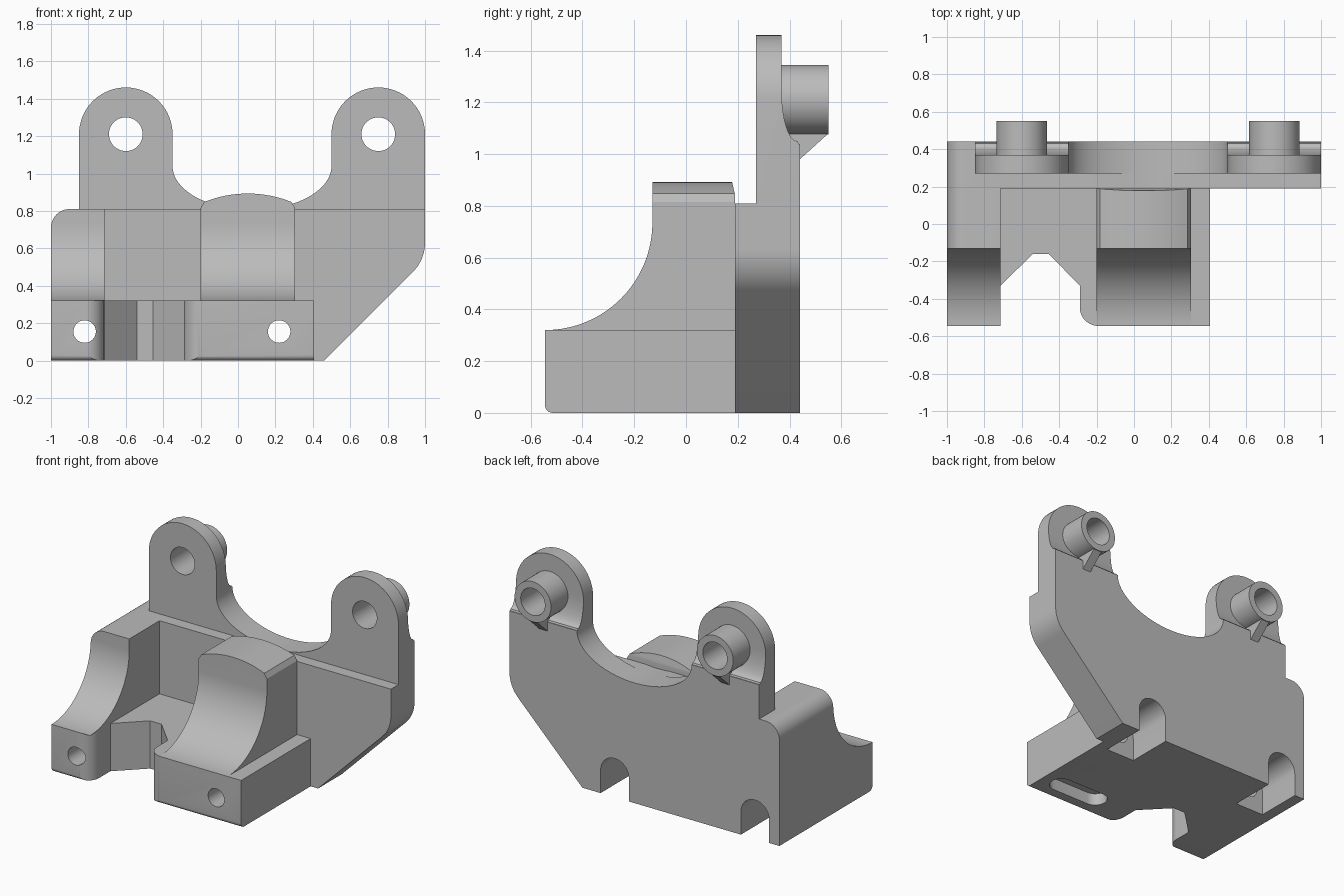
import bpy, bmesh
from math import sin, cos, radians
from mathutils import Vector

cube = bpy.data.objects.get("Cube")
if cube:
    bpy.data.objects.remove(cube, do_unlink=True)

grey = bpy.data.materials.new("matte_grey")
grey.use_nodes = True
colour = (0.5, 0.5, 0.5, 1)
grey.diffuse_color = colour
grey.node_tree.nodes["Principled BSDF"].inputs["Base Color"].default_value = colour


def arc(cx, cy, rx, a0, a1, ry=None, n=16):
    """Points along a circular or elliptical arc, angles in degrees."""
    ry = ry or rx
    angles = [radians(a0 + (a1 - a0) * i / n) for i in range(n + 1)]
    return [(cx + rx * cos(a), cy + ry * sin(a)) for a in angles]


def prism(name, pts, axis, lo, hi):
    """Extrude a 2D outline along an axis between lo and hi."""
    place = {"x": lambda p, d: (d, p[0], p[1]),
             "y": lambda p, d: (p[0], d, p[1]),
             "z": lambda p, d: (p[0], p[1], d)}[axis]
    bm = bmesh.new()
    face = bm.faces.new([bm.verts.new(place(p, lo)) for p in pts])
    ext = bmesh.ops.extrude_face_region(bm, geom=[face])
    shift = Vector(place((0, 0), hi - lo))
    bmesh.ops.translate(bm, vec=shift,
                        verts=[g for g in ext["geom"] if isinstance(g, bmesh.types.BMVert)])
    bmesh.ops.recalc_face_normals(bm, faces=bm.faces)
    mesh = bpy.data.meshes.new(name)
    bm.to_mesh(mesh)
    bm.free()
    mesh.materials.append(grey)
    obj = bpy.data.objects.new(name, mesh)
    bpy.context.collection.objects.link(obj)
    return obj


def rect(x0, y0, x1, y1):
    return [(x0, y0), (x1, y0), (x1, y1), (x0, y1)]


def circle(cx, cy, r):
    return arc(cx, cy, r, 0, 360, n=48)[:-1]


def carve(obj, cutters, op="DIFFERENCE"):
    """Apply boolean cutters and remove them."""
    for c in cutters:
        c.hide_render = True
        m = obj.modifiers.new("carve", "BOOLEAN")
        m.operation, m.solver, m.object = op, "EXACT", c
    bpy.context.view_layer.update()
    mesh = bpy.data.meshes.new_from_object(
        obj.evaluated_get(bpy.context.evaluated_depsgraph_get()))
    obj.modifiers.clear()
    obj.data = mesh
    for c in cutters:
        bpy.data.objects.remove(c, do_unlink=True)


FRONT, WALL, BACK = -0.545, 0.19, 0.44
SHELF, DECK = 0.81, 0.32
EARS, EAR_Z = (-0.6, 0.75), 1.21
BOLTS, BOLT_Z = (-0.82, 0.22), 0.155


def bolt_cutters():
    # Through hole plus an arched nut pocket open at the bottom and back
    cutters = []
    for x in BOLTS:
        cutters.append(prism("bolt_hole", circle(x, BOLT_Z, 0.06), "y", -1, 1))
        arch = [(x - 0.105, -0.1), (x + 0.105, -0.1)] + arc(x, BOLT_Z, 0.105, 0, 180)
        cutters.append(prism("nut_pocket", arch, "y", 0.13, 0.6))
    return cutters


# Back plate with two ears, a curved saddle and a sloping corner
outline = [(-1, 0), (0.46, 0)] + arc(0.78, 0.63, 0.22, -45, 0)
outline += arc(EARS[1], EAR_Z, 0.25, 0, 180, n=32)
outline += arc(0.075, 1.04, 0.425, 0, -180, ry=0.235, n=40)
outline += arc(EARS[0], EAR_Z, 0.25, 0, 180, n=32)
outline += [(-0.85, SHELF)] + arc(-0.9, SHELF - 0.1, 0.1, 90, 180)
plate = prism("back_plate", outline, "y", WALL, BACK)
step = prism("step", rect(-0.1, SHELF, 0.27, 2), "x", -2, 2)
relief = [(0.6, 1.04), (0.435, 1.04)] + arc(0.43, 1.24, 0.06, 270, 180, ry=0.19)
relief += [(0.37, 1.6), (0.6, 1.6)]
ear_relief = prism("ear_relief", relief, "x", -2, 2)
ear_holes = [prism("ear_hole", circle(x, EAR_Z, 0.09), "y", -1, 1) for x in EARS]
carve(plate, [step, ear_relief] + ear_holes + bolt_cutters())

# Base foot with a tapered notch, rounded lower front edge and oval underside slot
foot = [(-1, WALL), (-1, FRONT)] + arc(-0.815, FRONT + 0.1, 0.1, -90, 0)
foot += [(-0.715, -0.33), (-0.54, -0.16), (-0.455, -0.16), (-0.29, -0.33)]
foot += arc(-0.19, FRONT + 0.1, 0.1, 180, 270) + [(0.405, FRONT), (0.405, WALL)]
base = prism("base_foot", foot, "z", 0, DECK)
side = arc(FRONT + 0.03, 0.03, 0.03, 180, 270, n=6) + [(WALL, 0), (WALL, 1), (FRONT, 1)]
carve(base, [prism("edge_round", side, "x", -2, 2)], "INTERSECT")
oval = arc(0.26, -0.385, 0.075, -90, 90) + arc(-0.01, -0.385, 0.075, 90, 270)
carve(base, [prism("underside_slot", oval, "z", -0.1, 0.08)] + bolt_cutters())


def arm(name, x0, x1, top, section):
    # Scooped arm trimmed to its cross-section
    scoop = arc(FRONT, DECK + 0.415, 0.415, -90, 0, n=32)
    body = prism(name, [(WALL, DECK)] + scoop + top, "x", x0, x1)
    carve(body, [prism("section", section, "y", -1, 1)], "INTERSECT")
    return body


left_section = [(-1, 0), (-0.715, 0), (-0.715, SHELF)]
left_section += arc(-0.9, SHELF - 0.1, 0.1, 90, 180)
arm("right_arm", -1.1, -0.6, [(-0.13, 0.9), (WALL, 0.9)], left_section)
crown = [(-0.2, 0), (0.305, 0), (0.305, 0.815)]
crown += arc(0.0525, 0.27, 0.623, 68, 112) + [(-0.2, 0.815)]
arm("centre_arm", -0.3, 0.4, [(-0.13, 0.95), (0.165, 0.95), (WALL, 0.84)], crown)

# Hollow pegs behind the ears, each on a small gusset
for label, x in zip(("right", "left"), EARS):
    peg = prism(label + "_peg", circle(x, EAR_Z, 0.135), "y", 0.37, 0.55)
    carve(peg, [prism("bore", circle(x, EAR_Z, 0.09), "y", -1, 1)])
    rib = [(0.4, 1.1), (0.545, 1.1), (0.545, 1.075), (0.44, 0.98), (0.4, 0.98)]
    prism(label + "_gusset", rib, "x", x - 0.03, x + 0.03)

# Smooth the round surfaces, keep the machined edges crisp
bpy.ops.object.select_all(action="DESELECT")
for o in bpy.context.scene.objects:
    if o.type == "MESH":
        o.select_set(True)
        bpy.context.view_layer.objects.active = o
bpy.ops.object.shade_smooth_by_angle(angle=radians(25))
